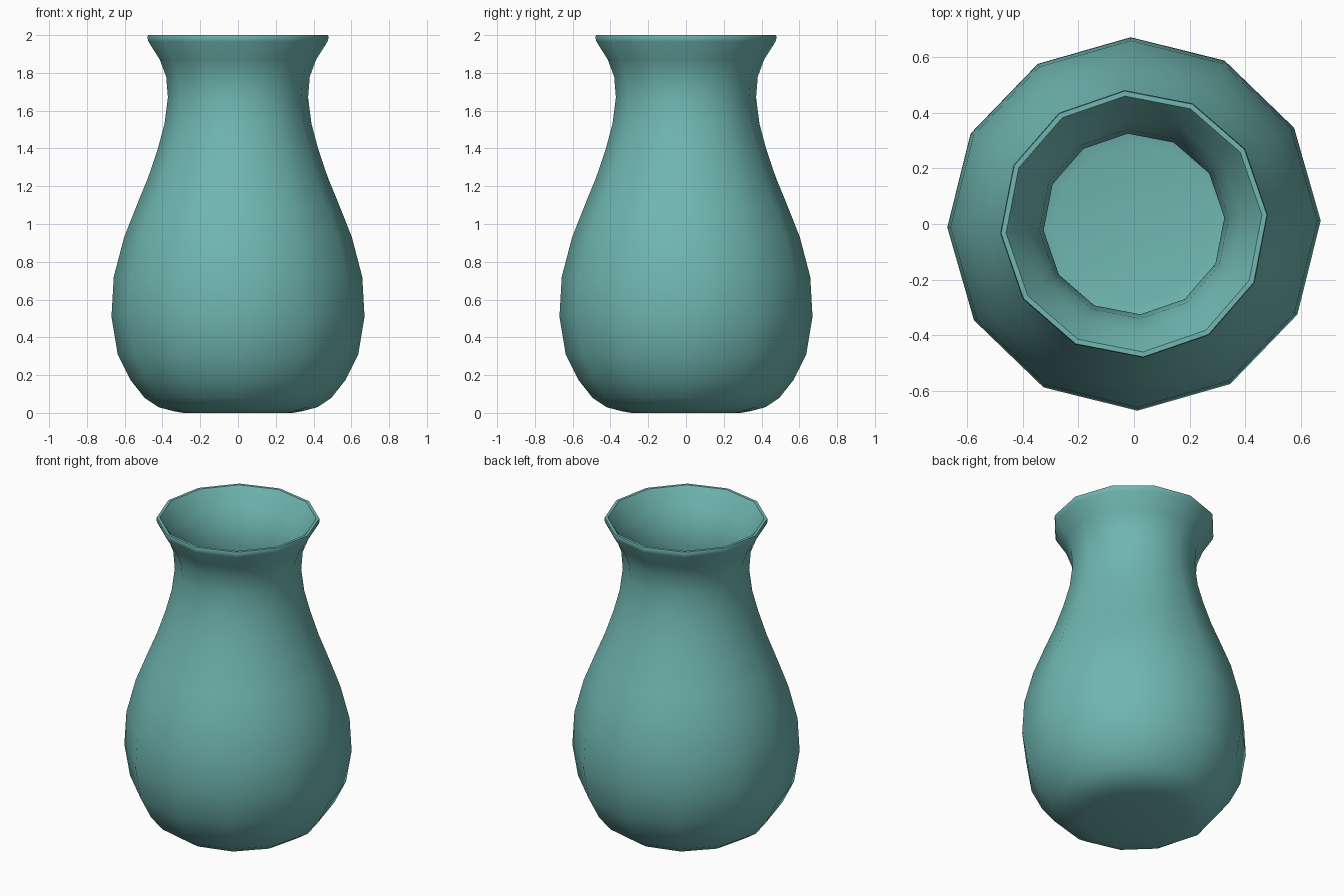
import bpy, bmesh, math

if "Cube" in bpy.data.objects:
    bpy.data.objects.remove(bpy.data.objects["Cube"])

SIDES = 12
# (radius, height, twist in degrees) from the base up the outside, over the lip, down the inside
outer = [(0.29, 0.0, 1), (0.345, 0.01, 1), (0.42, 0.03, 1), (0.495, 0.08, 1), (0.57, 0.175, 1),
         (0.637, 0.31, 1), (0.67, 0.51, 1), (0.658, 0.72, 1), (0.603, 0.93, 1),
         (0.54, 1.09, 2), (0.475, 1.25, 3), (0.425, 1.40, 4), (0.39, 1.53, 4),
         (0.372, 1.67, 4), (0.381, 1.78, 4), (0.415, 1.87, 4), (0.475, 1.965, 4)]
lip = [(0.481, 1.985, 4), (0.478, 2.0, 4), (0.46, 2.0, 4)]
inner = [(0.385, 1.89, 4), (0.34, 1.79, 4), (0.325, 1.67, 4), (0.345, 1.53, 4),
         (0.385, 1.38, 4), (0.435, 1.23, 3), (0.50, 1.07, 2), (0.56, 0.92, 1),
         (0.612, 0.71, 1), (0.624, 0.51, 1), (0.595, 0.33, 1), (0.53, 0.20, 1),
         (0.46, 0.11, 1), (0.39, 0.065, 1), (0.29, 0.045, 1)]

# Lathe the profile into a hollow vase
bm = bmesh.new()
rings = []
for r, z, twist in outer + lip + inner:
    ring = []
    for i in range(SIDES):
        a = math.tau * i / SIDES + math.radians(twist)
        ring.append(bm.verts.new((r * math.cos(a), r * math.sin(a), z)))
    rings.append(ring)
for low, high in zip(rings, rings[1:]):
    for i in range(SIDES):
        j = (i + 1) % SIDES
        bm.faces.new((low[i], low[j], high[j], high[i]))

# Underside and inside floor
bm.faces.new(rings[0][::-1])
bm.faces.new(rings[-1])
bmesh.ops.recalc_face_normals(bm, faces=bm.faces)
for f in bm.faces:
    f.smooth = True

mesh = bpy.data.meshes.new("vase")
bm.to_mesh(mesh)
bm.free()
vase = bpy.data.objects.new("vase", mesh)
bpy.context.collection.objects.link(vase)

# Teal glaze
glaze = bpy.data.materials.new("teal_glaze")
glaze.diffuse_color = (0.16, 0.47, 0.44, 1)
glaze.use_nodes = True
glaze.node_tree.nodes["Principled BSDF"].inputs["Base Color"].default_value = glaze.diffuse_color
mesh.materials.append(glaze)

# Smooth sides, crisp lip
bpy.context.view_layer.objects.active = vase
vase.select_set(True)
bpy.ops.object.shade_smooth_by_angle(angle=math.radians(50))
